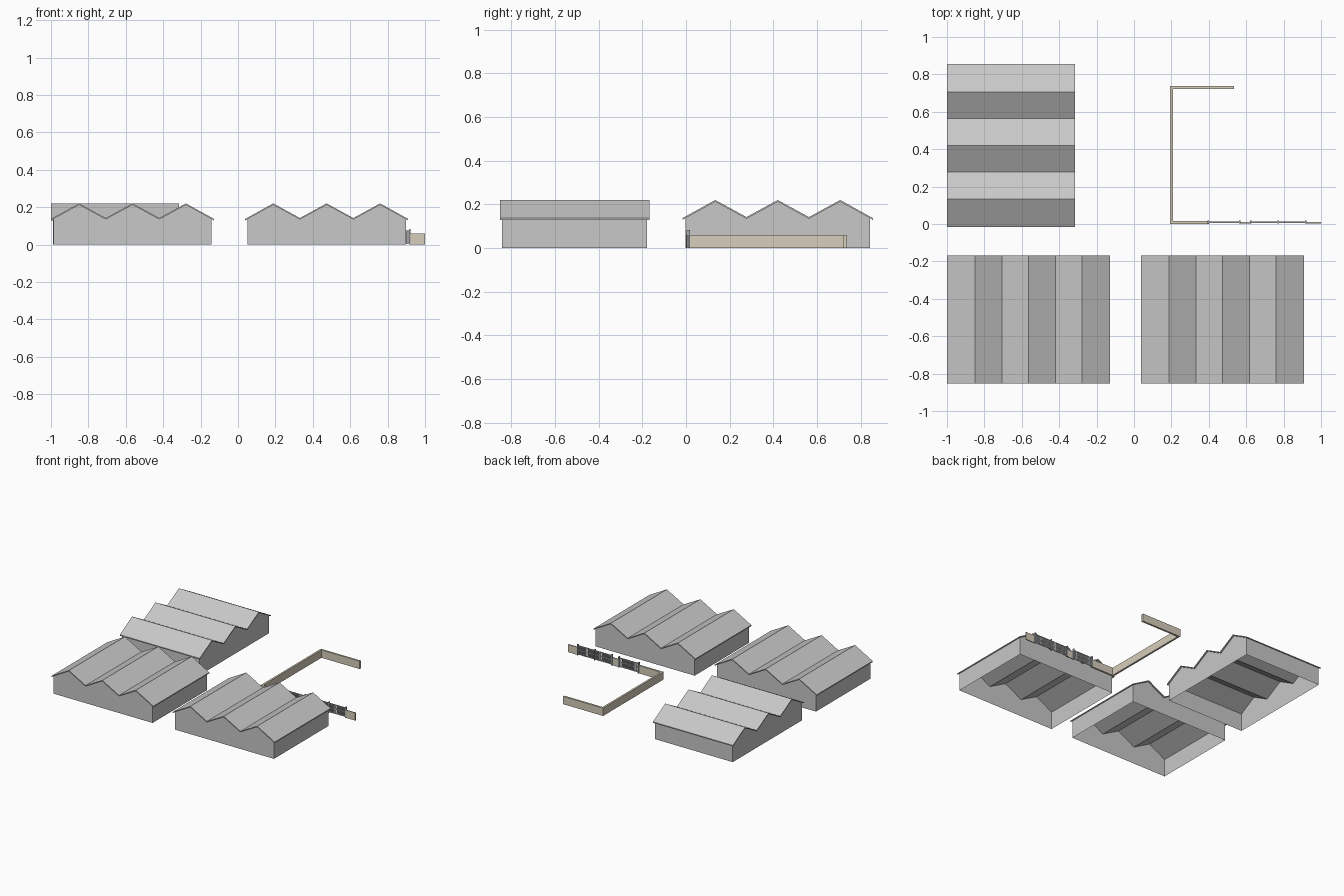
import bpy, bmesh
from mathutils import Matrix, Vector
from math import pi

cube = bpy.data.objects.get("Cube")
if cube:
    bpy.data.objects.remove(cube)


def material(name, rgb):
    m = bpy.data.materials.new(name)
    m.use_nodes = True
    m.diffuse_color = (*rgb, 1)
    m.node_tree.nodes["Principled BSDF"].inputs["Base Color"].default_value = (*rgb, 1)
    return m


GREY = material("light grey", (0.58, 0.58, 0.58))
BEIGE = material("beige plaster", (0.68, 0.62, 0.5))
STEEL = material("gate grey", (0.42, 0.43, 0.44))


def finish(bm, name, mat, matrix=Matrix()):
    bmesh.ops.transform(bm, matrix=matrix, verts=bm.verts)
    bmesh.ops.recalc_face_normals(bm, faces=bm.faces)
    me = bpy.data.meshes.new(name)
    bm.to_mesh(me)
    bm.free()
    me.materials.append(mat)
    ob = bpy.data.objects.new(name, me)
    bpy.context.collection.objects.link(ob)
    return ob


def add_box(bm, x0, x1, y0, y1, z0, z1):
    size = Matrix.Diagonal((x1 - x0, y1 - y0, z1 - z0, 1))
    mid = Matrix.Translation(((x0 + x1) / 2, (y0 + y1) / 2, (z0 + z1) / 2))
    bmesh.ops.create_cube(bm, size=1, matrix=mid @ size)


# Hall cross-section, centred on the middle ridge
HALF_LEN, HALF_W, BAY = 0.342, 0.436, 0.286
RIDGE, VALLEY, EAVE, SHEET = 0.22, 0.142, 0.137, 0.008
zigzag = [(-HALF_W, EAVE)]
for i in (-1, 0, 1):
    zigzag.append((i * BAY, RIDGE))
    zigzag.append(((i + 0.5) * BAY, VALLEY) if i < 1 else (HALF_W, EAVE))


def hall(name, matrix):
    # Folded roof sheet
    bm = bmesh.new()
    outline = zigzag + [(u, z - SHEET) for u, z in reversed(zigzag)]
    face = bm.faces.new([bm.verts.new((u, -HALF_LEN, z)) for u, z in outline])
    out = bmesh.ops.extrude_face_region(bm, geom=[face])
    moved = [v for v in out["geom"] if isinstance(v, bmesh.types.BMVert)]
    bmesh.ops.translate(bm, vec=(0, 2 * HALF_LEN, 0), verts=moved)
    finish(bm, name + "_roof", GREY, matrix)

    # Walls with gabled ends, open underneath
    bm = bmesh.new()
    w, end = HALF_W - 0.013, HALF_LEN - 0.01
    low = EAVE - SHEET / 2 + 0.007
    top = [(-w, low)] + [(u, z - SHEET / 2) for u, z in zigzag[1:-1]] + [(w, low)]
    rings = []
    for y in (-end, end):
        ring = [bm.verts.new((u, y, z)) for u, z in [(w, 0), (-w, 0)] + top]
        bm.faces.new(ring)
        rings.append(ring)
    a, b = rings
    bm.faces.new((a[0], a[-1], b[-1], b[0]))
    bm.faces.new((a[1], b[1], b[2], a[2]))
    finish(bm, name + "_walls", GREY, matrix)


hall("front_right_hall", Matrix.Translation((-0.564, -0.51, 0)))
hall("front_left_hall", Matrix.Translation((0.474, -0.51, 0)))
hall("back_hall", Matrix.Translation((-0.658, 0.42, 0)) @ Matrix.Rotation(pi / 2, 4, 'Z'))

# Boundary wall: one U-shaped outline pushed up
WALL_H = 0.06
bm = bmesh.new()
plan = [(0.4, 0.0), (0.193, 0.0), (0.193, 0.737), (0.535, 0.737),
        (0.535, 0.722), (0.208, 0.722), (0.208, 0.015), (0.4, 0.015)]
base = bm.faces.new([bm.verts.new((x, y, 0)) for x, y in plan])
out = bmesh.ops.extrude_face_region(bm, geom=[base])
bmesh.ops.translate(bm, vec=(0, 0, WALL_H),
                    verts=[v for v in out["geom"] if isinstance(v, bmesh.types.BMVert)])
finish(bm, "boundary_wall", BEIGE)

# Thin wall pieces beside the gates
for name, x0, x1 in (("middle_wall", 0.565, 0.625), ("end_wall", 0.92, 1.0)):
    bm = bmesh.new()
    add_box(bm, x0, x1, 0.004, 0.011, 0, WALL_H)
    finish(bm, name, BEIGE)


def gate(name, x0, x1, leaves):
    bm = bmesh.new()
    top, post = 0.075, 0.007
    step = (x1 - x0) / leaves
    # Posts
    for i in range(leaves + 1):
        x = x0 + i * step
        add_box(bm, x - post / 2, x + post / 2, 0.002, 0.018, 0, top + 0.008)
    # Rails
    for z in (0.006, 0.038, top - 0.006):
        add_box(bm, x0, x1, 0.006, 0.013, z, z + 0.006)
    # Upright bars
    count = round((x1 - x0) / 0.009)
    for i in range(1, count):
        x = x0 + i * (x1 - x0) / count
        add_box(bm, x - 0.0025, x + 0.0025, 0.007, 0.012, 0.004, top)
    finish(bm, name, STEEL)


gate("small_gate", 0.397, 0.565, 1)
gate("large_gate", 0.625, 0.918, 2)
